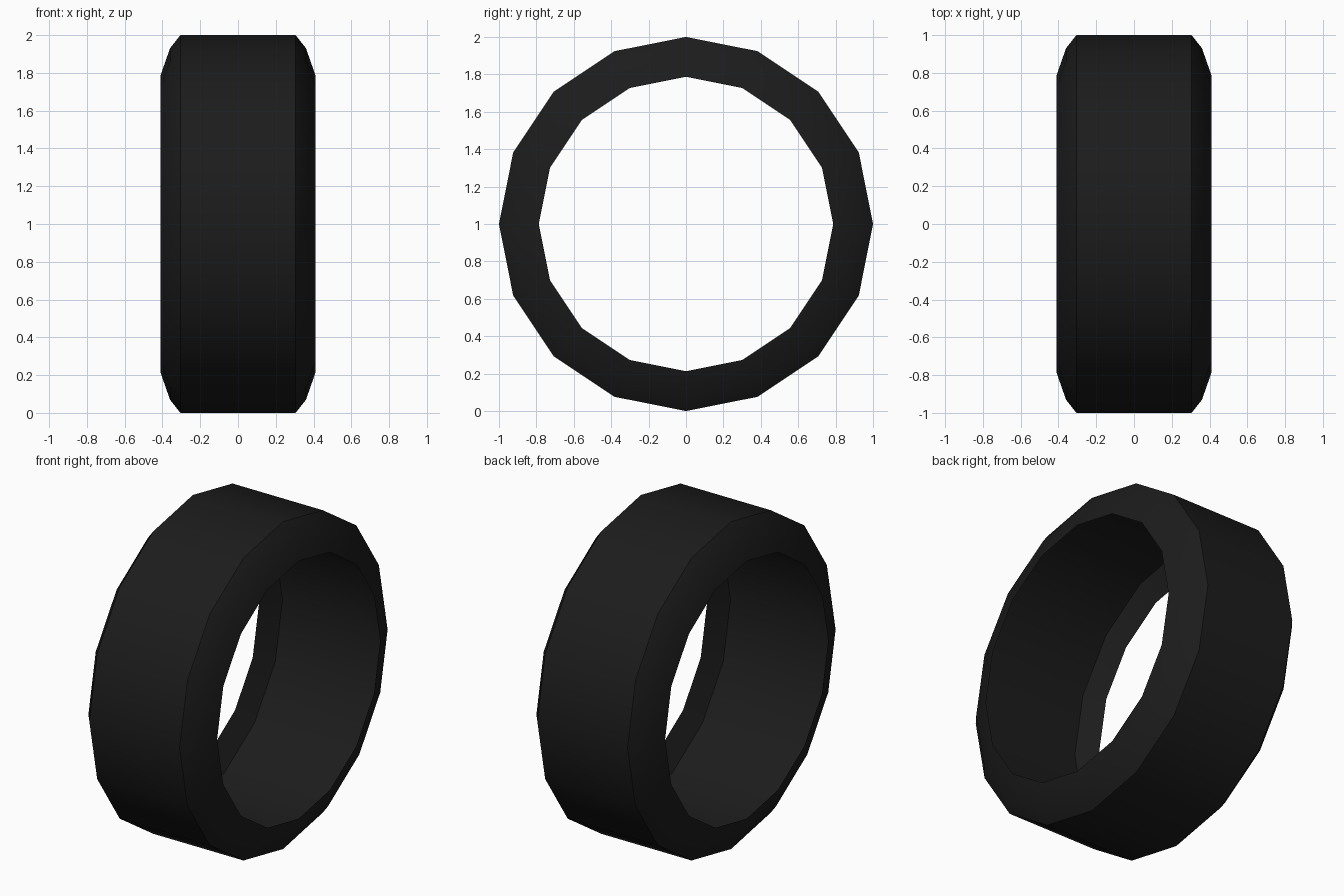
import bpy, bmesh, math

if "Cube" in bpy.data.objects:
    bpy.data.objects.remove(bpy.data.objects["Cube"], do_unlink=True)

SIDES = 16

# Dark rubber material
rubber = bpy.data.materials.new("black_rubber")
rubber.use_nodes = True
colour = (0.0115, 0.0115, 0.0115, 1.0)
rubber.diffuse_color = colour
bsdf = rubber.node_tree.nodes["Principled BSDF"]
bsdf.inputs["Base Color"].default_value = colour
bsdf.inputs["Roughness"].default_value = 0.8

# Half cross-section (x, radius): tread edge, shoulder, rim lip, inner liner
half = [(0.305, 1.0), (0.36, 0.93), (0.41, 0.787), (0.34, 0.915)]
section = half + [(-x, r) for x, r in reversed(half)]

# Revolve the closed section around the x axle
bm = bmesh.new()
rings = []
for i in range(SIDES):
    a = 2 * math.pi * i / SIDES
    rings.append([bm.verts.new((x, r * math.sin(a), 1 + r * math.cos(a)))
                  for x, r in section])
n = len(section)
for i in range(SIDES):
    a, b = rings[i], rings[(i + 1) % SIDES]
    for j in range(n):
        k = (j + 1) % n
        bm.faces.new((a[j], a[k], b[k], b[j]))
bmesh.ops.recalc_face_normals(bm, faces=bm.faces[:])

mesh = bpy.data.meshes.new("tyre")
bm.to_mesh(mesh)
bm.free()
mesh.materials.append(rubber)
tyre = bpy.data.objects.new("tyre", mesh)
bpy.context.collection.objects.link(tyre)

# Smooth around the ring, crisp at the tread edges and lips
bpy.ops.object.select_all(action="DESELECT")
tyre.select_set(True)
bpy.context.view_layer.objects.active = tyre
bpy.ops.object.shade_smooth_by_angle(angle=math.radians(26))
